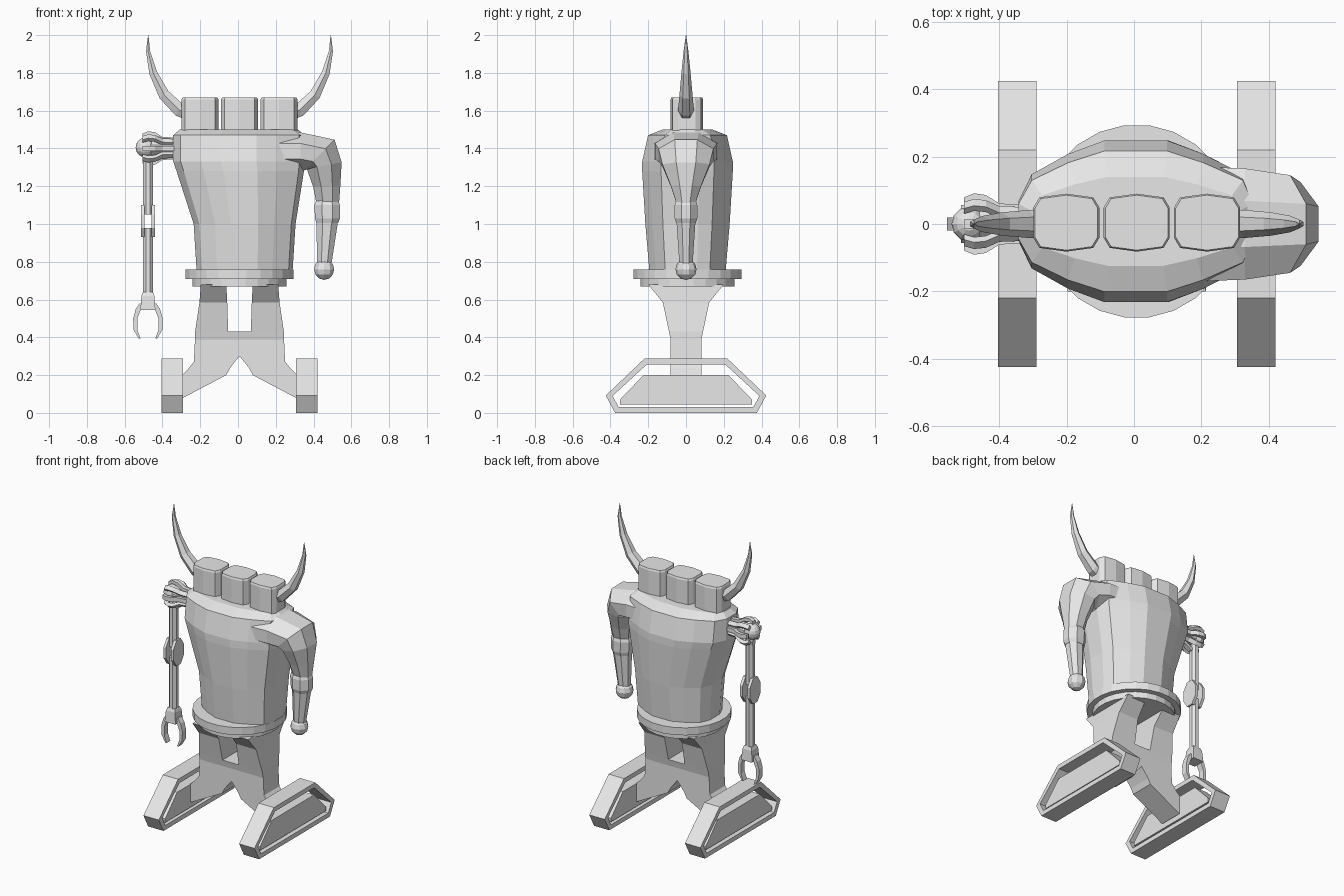
import bpy, bmesh, math
from mathutils import Vector

if "Cube" in bpy.data.objects:
    bpy.data.objects.remove(bpy.data.objects["Cube"])

CX, CY = 0.008, 0.008          # slight offset of the body axis
grey = bpy.data.materials.new("plain grey")
grey.diffuse_color = (0.8, 0.8, 0.8, 1)
grey.use_nodes = True
grey.node_tree.nodes["Principled BSDF"].inputs["Base Color"].default_value = grey.diffuse_color


def finish(name, bm):
    bmesh.ops.recalc_face_normals(bm, faces=bm.faces)
    me = bpy.data.meshes.new(name)
    bm.to_mesh(me)
    bm.free()
    me.materials.append(grey)
    ob = bpy.data.objects.new(name, me)
    bpy.context.collection.objects.link(ob)
    return ob


def loft(name, rings, closed=False):
    """Skin rings of equal point count; cap the ends or join them in a loop."""
    bm = bmesh.new()
    vs = [[bm.verts.new(p) for p in r] for r in rings]
    n = len(vs[0])
    pairs = list(zip(vs, vs[1:])) + ([(vs[-1], vs[0])] if closed else [])
    for a, b in pairs:
        for i in range(n):
            j = (i + 1) % n
            bm.faces.new((a[i], a[j], b[j], b[i]))
    if not closed:
        bm.faces.new(vs[0])
        bm.faces.new(vs[-1])
    return finish(name, bm)


def oval(c, u, v, n=8):
    """n-gon around c whose flats touch the half axes u and v."""
    k = 1 / math.cos(math.pi / n)
    c, u, v = Vector(c), Vector(u) * k, Vector(v) * k
    return [c + u * math.cos((i + .5) * math.tau / n) + v * math.sin((i + .5) * math.tau / n)
            for i in range(n)]


def rect(c, u, v):
    c, u, v = Vector(c), Vector(u), Vector(v)
    return [c - u - v, c + u - v, c + u + v, c - u + v]


def limb(name, rows, n=8):
    """Tube in the xz plane; rows are x, z, half width, half depth, tilt in degrees."""
    return loft(name, [oval((x, 0, z), (a * math.cos(math.radians(t)), 0, a * math.sin(math.radians(t))),
                            (0, b, 0), n) for x, z, a, b, t in rows])


def prism_x(name, pts, x0, x1):
    return loft(name, [[(x, y, z) for y, z in pts] for x in (x0, x1)])


def drum(name, r, z0, z1, x=CX, y=CY, n=24):
    return loft(name, [oval((x, y, z), (r, 0, 0), (0, r, 0), n) for z in (z0, z1)])


def ball(name, c, r, seg=12, rings=8):
    bm = bmesh.new()
    bmesh.ops.create_uvsphere(bm, u_segments=seg, v_segments=rings, radius=r)
    bmesh.ops.translate(bm, verts=bm.verts, vec=c)
    return finish(name, bm)


# Torso: flat-fronted section scaled up the height
half = [(-.355, .06), (-.315, .14), (-.205, .2), (-.095, .24),
        (.095, .24), (.205, .2), (.325, .14), (.355, .06)]
section = half + [(x, -y) for x, y in reversed(half)]
levels = [(.72, .035, .71, .83), (1.0, .035, .76, .93), (1.28, .012, .95, 1),
          (1.33, .005, .98, 1), (1.47, .005, .98, .87), (1.5, .005, .88, .55)]
loft("torso", [[(cx + x * sx, CY + y * sy, z) for x, y in section] for z, cx, sx, sy in levels])

# Waist rings
drum("waist_ring_upper", .285, .71, .76)
drum("waist_ring_lower", .25, .67, .71)

# Three heads in a row
hp = [(.098, .045), (.08, .075), (0, .086), (-.08, .075), (-.098, .045)]
hp += [(x, -y) for x, y in reversed(hp)]
for name, hx in (("head_left", CX - .209), ("head_middle", CX), ("head_right", CX + .209)):
    loft(name, [[(hx + x * s, .004 + y * s, z) for x, y in hp]
                for z, s in ((1.48, 1), (1.658, 1), (1.67, .95))])

# Curved horns
horn = [(.28, 1.59, .036, 115), (.32, 1.605, .036, 120), (.40, 1.685, .030, 140),
        (.457, 1.80, .021, 160), (.484, 1.915, .011, 175), (.483, 2.0, .001, 180)]
for side, s in (("right", 1), ("left", -1)):
    limb("horn_" + side, [(CX + s * x, z, r, r, t if s > 0 else 180 - t) for x, z, r, t in horn], 6)

# Fleshy arm with shoulder, cuff, forearm and fist
limb("shoulder_and_upper_arm", [(.20, 1.385, .10, .17, 90), (.33, 1.385, .10, .165, 90),
                                (.43, 1.365, .115, .145, 45), (.456, 1.31, .094, .125, 10),
                                (.47, 1.2, .072, .08, 3), (.475, 1.11, .06, .05, 0)])
limb("arm_cuff", [(.472, 1.125, .058, .052, 0), (.472, 1.10, .068, .06, 0),
                  (.474, 1.03, .066, .06, 0), (.472, 1.005, .058, .052, 0)])
limb("forearm", [(.472, 1.01, .057, .05, 0), (.457, .79, .038, .035, 0)])
ball("fist", (.456, 0, .76), .056, 10, 6)

# Mechanical arm: ribbed socket and ball
AX, AZ = -.477, 1.405
for k in range(8):
    a = k * math.tau / 8
    d, t = Vector((0, math.cos(a), math.sin(a))), Vector((0, -math.sin(a), math.cos(a)))
    rib = [(-.33, .046), (-.40, .05), (-.44, .075), (-.475, .08), (-.505, .068)]
    loft("socket_rib", [rect(Vector((x, 0, AZ - .005)) + d * r, d * .011, t * .014) for x, r in rib])
loft("socket_core", [oval((x, 0, AZ - .005), (0, .042, 0), (0, 0, .042)) for x in (-.33, -.46)])
ball("shoulder_ball", (-.49, 0, AZ), .052)

# Mechanical arm: rods, elbow, wrist
drum("upper_rod", .027, 1.05, 1.38, AX, 0, 8)
drum("lower_rod", .027, .60, .98, AX, 0, 8)
for s in (-1, 1):
    prism_x("elbow_plate", [(p.x, p.y) for p in
                            oval((0, 1.015, 0), (.056, 0, 0), (0, .085, 0))],
            AX + s * .018, AX + s * .037)
loft("wrist", [rect((AX, 0, z), (w, 0, 0), (0, w, 0))
               for z, w in ((.64, .026), (.62, .034), (.545, .04))])

# Gripper fingers
grip = [(.03, .58, .014), (.05, .55, .014), (.067, .50, .011), (.066, .44, .010), (.044, .393, .005)]
for s in (-1, 1):
    loft("gripper_finger", [rect((AX + s * x, 0, z), (w, 0, 0), (0, .02, 0)) for x, z, w in grip])

# Legs: rows are z, inner x, outer x, half depth
legs = [(.68, .07, .205, .20), (.585, .065, .212, .123), (.43, .06, .235, .09), (.43, 0, .235, .09),
        (.385, 0, .236, .081), (.30, 0, .24, .081), (.27, .025, .242, .081),
        (.235, .052, .27, .081), (.20, .07, .305, .081), (.08, .298, .305, .081)]
# Feet: hexagonal track loop with an inner block
track = [(-.22, .287), (.22, .287), (.425, .092), (.375, 0), (-.375, 0), (-.425, .092)]
track_in = [(-.207, .257), (.207, .257), (.388, .090), (.357, .03), (-.357, .03), (-.388, .090)]
block = [(-.225, .2), (.225, .2), (.35, .07), (.35, .045), (-.35, .045), (-.35, .07)]
for side, s in (("right", 1), ("left", -1)):
    loft("leg_" + side, [rect((CX + s * (a + b) / 2, 0, z), ((b - a) / 2, 0, 0), (0, d, 0))
                         for z, a, b, d in legs])
    x0, x1 = CX + s * .298, CX + s * .412
    loft("foot_track_" + side, [[(x0, *o), (x1, *o), (x1, *i), (x0, *i)]
                                for o, i in zip(track, track_in)], closed=True)
    prism_x("foot_block_" + side, block, CX + s * .303, CX + s * .400)
